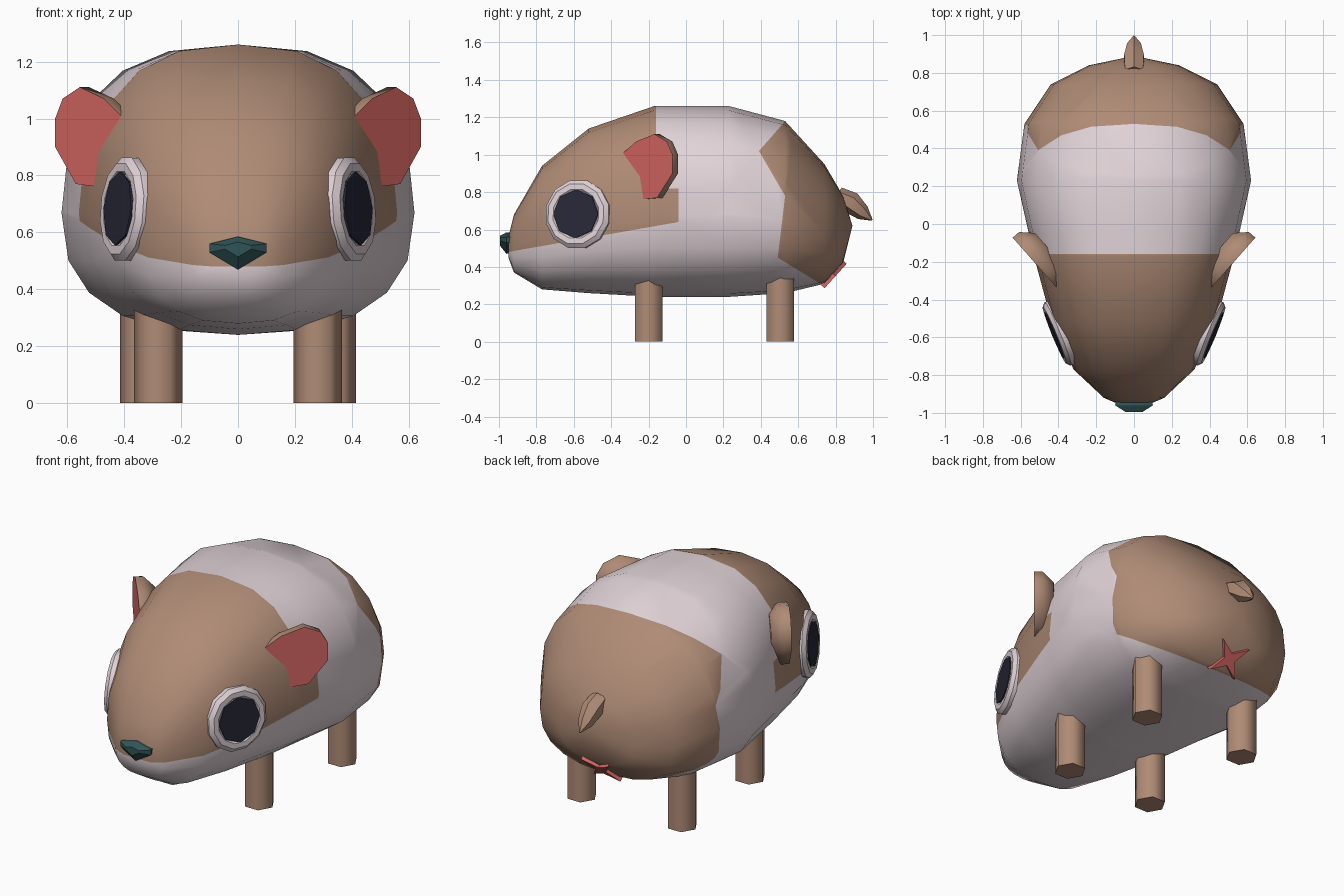
import bpy, bmesh
from math import cos, sin, pi, radians
from mathutils import Vector

cube = bpy.data.objects.get("Cube")
if cube:
    bpy.data.objects.remove(cube, do_unlink=True)


def material(name, rgb):
    m = bpy.data.materials.new(name)
    m.use_nodes = True
    m.diffuse_color = (*rgb, 1)
    m.node_tree.nodes["Principled BSDF"].inputs["Base Color"].default_value = (*rgb, 1)
    return m


BROWN = material("brown fur", (0.43, 0.26, 0.18))
WHITE = material("pale fur", (0.75, 0.65, 0.68))
PINK = material("pink skin", (0.70, 0.14, 0.13))
NAVY = material("dark pupil", (0.021, 0.021, 0.039))
TEAL = material("teal nose", (0.03, 0.09, 0.095))


def loft(rings):
    """Skin a list of equally long rings and cap both ends."""
    bm = bmesh.new()
    loops = [[bm.verts.new(p) for p in ring] for ring in rings]
    for a, b in zip(loops, loops[1:]):
        for i in range(len(a)):
            j = (i + 1) % len(a)
            bm.faces.new((a[i], a[j], b[j], b[i]))
    bm.faces.new(loops[0])
    bm.faces.new(loops[-1])
    bmesh.ops.remove_doubles(bm, verts=bm.verts, dist=0.0005)
    bmesh.ops.recalc_face_normals(bm, faces=bm.faces)
    return bm


def finish(name, bm, mats, angle=40):
    me = bpy.data.meshes.new(name)
    bm.to_mesh(me)
    bm.free()
    for m in mats:
        me.materials.append(m)
    for p in me.polygons:
        p.use_smooth = True
    me.set_sharp_from_angle(angle=radians(angle))
    ob = bpy.data.objects.new(name, me)
    bpy.context.collection.objects.link(ob)
    return ob


def polygon(n, r, turn=0.0):
    return [(r * cos(2 * pi * i / n + turn), r * sin(2 * pi * i / n + turn)) for i in range(n)]


def placed(shape, centre, normal, depth):
    """Put a flat outline at a depth along a normal, its second axis pointing up."""
    n = Vector(normal).normalized()
    u = Vector((0, 0, 1)).cross(n).normalized()
    v = n.cross(u)
    return [Vector(centre) + u * a + v * b + n * depth for a, b in shape]


# Body: rounded sections along y (y, half width, bottom, top)
SECTIONS = [
    (-0.95, 0.09, 0.45, 0.56), (-0.92, 0.16, 0.37, 0.68), (-0.77, 0.32, 0.28, 0.94),
    (-0.52, 0.435, 0.26, 1.14), (-0.17, 0.53, 0.24, 1.26), (0.23, 0.62, 0.24, 1.26),
    (0.53, 0.58, 0.26, 1.18), (0.74, 0.44, 0.31, 0.95), (0.84, 0.24, 0.42, 0.78),
    (0.89, 0.0, 0.62, 0.62)]


def section(y, w, low, high, n=20, power=0.8):
    mid = low + 0.42 * (high - low)
    ring = []
    for i in range(n):
        c, s = cos(2 * pi * i / n), sin(2 * pi * i / n)
        h = high - mid if s > 0 else mid - low
        x = w * abs(c) ** power * (1 if c > 0 else -1)
        ring.append((x, y, mid + h * abs(s) ** power * (1 if s > 0 else -1)))
    return ring


body = loft([section(*s) for s in SECTIONS])


def cut(point, normal, keep):
    faces = [f for f in body.faces if keep(f.calc_center_median())]
    geom = set(faces)
    for f in faces:
        geom.update(f.edges)
        geom.update(f.verts)
    bmesh.ops.bisect_plane(body, geom=list(geom), dist=0.0001,
                           plane_co=point, plane_no=normal)


# Cut the patch borders into the body
front = lambda c: c.y < 0.24
rear = lambda c: c.y > 0.2
cut((0, -0.95, 0.48), (0, -0.176, 1), front)
cut((0, -0.16, 0), (0, 1, 0), front)
cut((0, -0.04, 0), (0, 1, 0), front)
cut((0, 0, 0.82), (0, 0, 1), lambda c: -0.2 < c.y < 0.24)
cut((0, 0.39, 1.02), (0, 1, -0.875), lambda c: rear(c) and c.z > 0.85)
cut((0, 0.39, 1.02), (0, 1, 0.583), lambda c: rear(c) and c.z > 0.6)
cut((0, 0.53, 0.78), (0, 1, -0.12), lambda c: rear(c) and c.z < 1.0)
cut((0, 0.49, 0.45), (0, 0.61, 1), lambda c: rear(c) and c.z < 0.7)


def is_brown(c):
    face_patch = (c.z > 0.48 + 0.176 * (c.y + 0.95)
                  and c.y < (-0.16 if c.z > 0.82 else -0.04))
    border = max(0.39 + 0.875 * (c.z - 1.02),
                 min(0.39 + 0.583 * (1.02 - c.z), 0.53 - 0.12 * (0.78 - c.z)))
    rump_patch = c.y > border and c.z > 0.45 - 0.61 * (c.y - 0.49)
    return face_patch or rump_patch


for f in body.faces:
    f.material_index = 1 if is_brown(f.calc_center_median()) else 0
finish("body", body, [WHITE, BROWN], 60)

# Outline of the ear and profile of the eye rim (radius, depth)
EAR = [(-0.20, -0.03), (-0.18, 0.06), (-0.09, 0.12), (0.04, 0.16), (0.13, 0.12),
       (0.17, 0.05), (0.17, -0.05), (0.06, -0.18), (-0.06, -0.19), (-0.16, -0.13)]
RIM = [(0.17, -0.06), (0.187, 0), (0.187, 0.03), (0.165, 0.05), (0.135, 0.05), (0.125, 0.04)]

for side, word in ((1, "left"), (-1, "right")):
    # Eyes
    centre, out = (side * 0.375, -0.57, 0.68), (side * 0.92, -0.38, 0.07)
    finish(word + "_eye_rim",
           loft([placed(polygon(12, r, pi / 12), centre, out, d) for r, d in RIM]), [WHITE])
    finish(word + "_pupil",
           loft([placed(polygon(8, 0.13, pi / 2), centre, out, d) for d in (0.045, 0.053)]),
           [NAVY])

    # Ears: pink flat front, brown rounded back
    centre, out = (side * 0.53, -0.20, 0.95), (side * 0.75, -0.66, 0)
    rings = [placed([(side * a * k, b * k) for a, b in EAR], centre, out, d)
             for k, d in ((1, 0), (1, -0.045), (0.65, -0.105))]
    ear = loft(rings)
    for f in ear.faces:
        f.material_index = 1 if f.normal.dot(Vector(out).normalized()) > 0.95 else 0
    finish(word + "_ear", ear, [BROWN, PINK], 50)

    # Legs
    for x, y, part in ((0.28, -0.20, "front"), (0.33, 0.505, "back")):
        hexagon = polygon(6, 0.085)
        finish(f"{word}_{part}_leg",
               loft([[(side * x + a, y + b, z) for a, b in hexagon] for z in (0, 0.42)]),
               [BROWN], 65)

# Nose
NOSE = [(-0.1, 0.01), (-0.1, -0.02), (0, -0.08), (0.1, -0.02), (0.1, 0.01), (0, 0.035)]
finish("nose", loft([placed([(a * k, b * k) for a, b in NOSE], (0, -0.96, 0.55), (0, -1, 0), d)
                     for k, d in ((0.9, -0.06), (1, 0), (0.45, 0.035))]), [TEAL], 30)

# Tail: short bent spike
TAIL = [(0.80, 0.78, 0.055), (0.88, 0.745, 0.06), (0.945, 0.69, 0.042), (0.995, 0.65, 0.004)]
finish("tail", loft([placed(polygon(6, r, pi / 2), (0, y, z), (0, 0.8, -0.6), 0)
                     for y, z, r in TAIL]), [BROWN], 50)

# Star-shaped mark under the tail
STAR = [(r * cos(i * pi / 4), r * sin(i * pi / 4))
        for i, r in enumerate([0.035, 0.125] * 4)]
finish("star_mark", loft([placed(STAR, (0, 0.785, 0.365), (0, 0.74, -0.67), d)
                          for d in (-0.02, 0.02)]), [PINK], 30)
